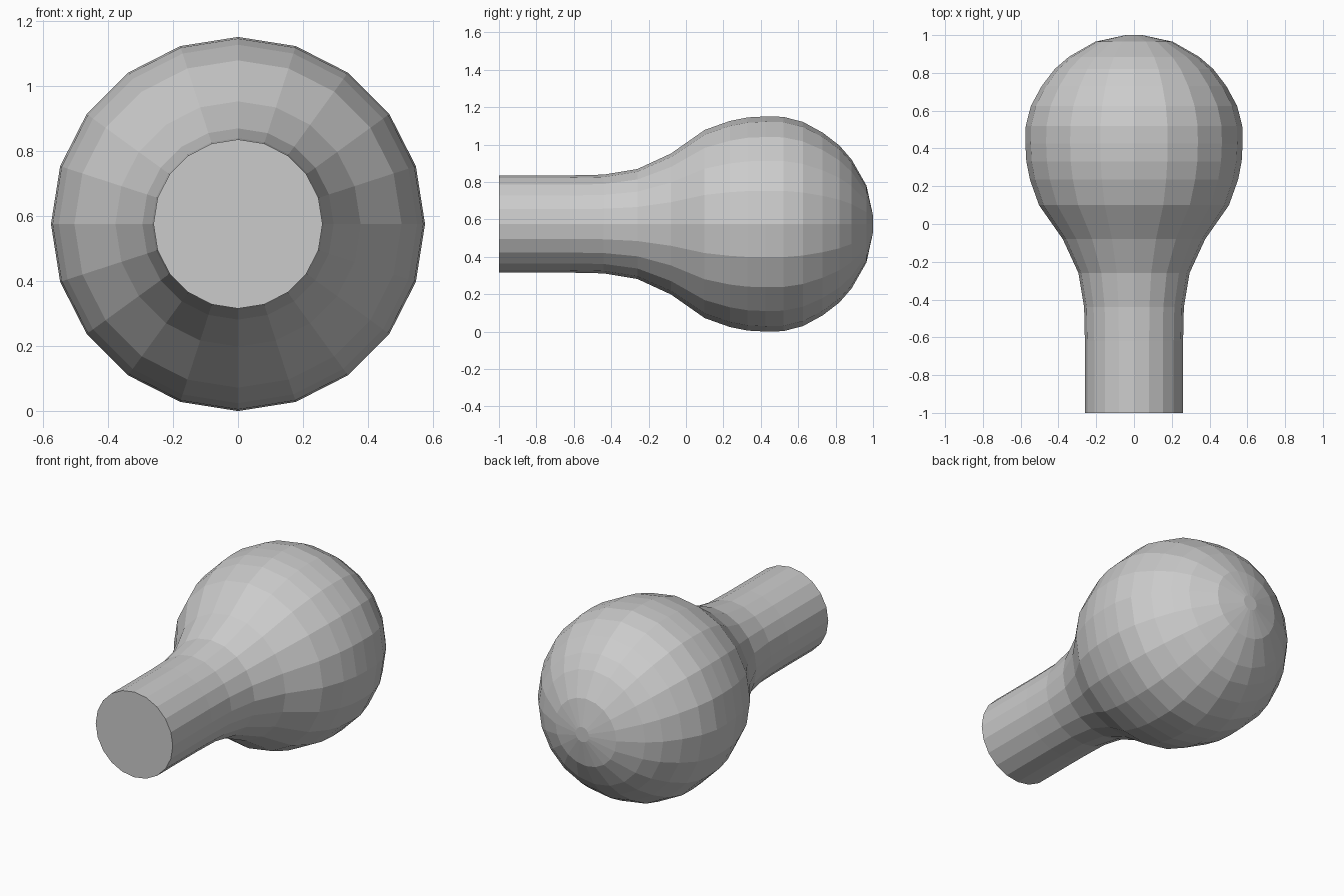
import bpy, bmesh
from math import sin, cos, tau

if "Cube" in bpy.data.objects:
    bpy.data.objects.remove(bpy.data.objects["Cube"])

SIDES = 20
AXIS_Z = 0.575

# Profile along y: (y, radius), from flat stem end to rounded bulb tip
profile = [(-1.0, 0.26), (-0.62, 0.26), (-0.44, 0.264), (-0.26, 0.294),
           (-0.08, 0.377), (0.10, 0.503), (0.235, 0.551), (0.33, 0.57),
           (0.425, 0.575), (0.52, 0.573), (0.625, 0.546), (0.73, 0.489),
           (0.82, 0.42), (0.885, 0.345), (0.965, 0.205), (1.0, 0.045)]

# Bulb with stem: flat-faced solid of revolution
bm = bmesh.new()
rings = [[bm.verts.new((r * sin(tau * i / SIDES), y, AXIS_Z + r * cos(tau * i / SIDES)))
          for i in range(SIDES)] for y, r in profile]
for a, b in zip(rings, rings[1:]):
    for i in range(SIDES):
        j = (i + 1) % SIDES
        bm.faces.new((a[i], a[j], b[j], b[i]))

# End caps
bm.faces.new(rings[0])
bm.faces.new(rings[-1])
bmesh.ops.recalc_face_normals(bm, faces=bm.faces)

mesh = bpy.data.meshes.new("bulb_with_stem")
bm.to_mesh(mesh)
bm.free()
bpy.context.collection.objects.link(bpy.data.objects.new("bulb_with_stem", mesh))
